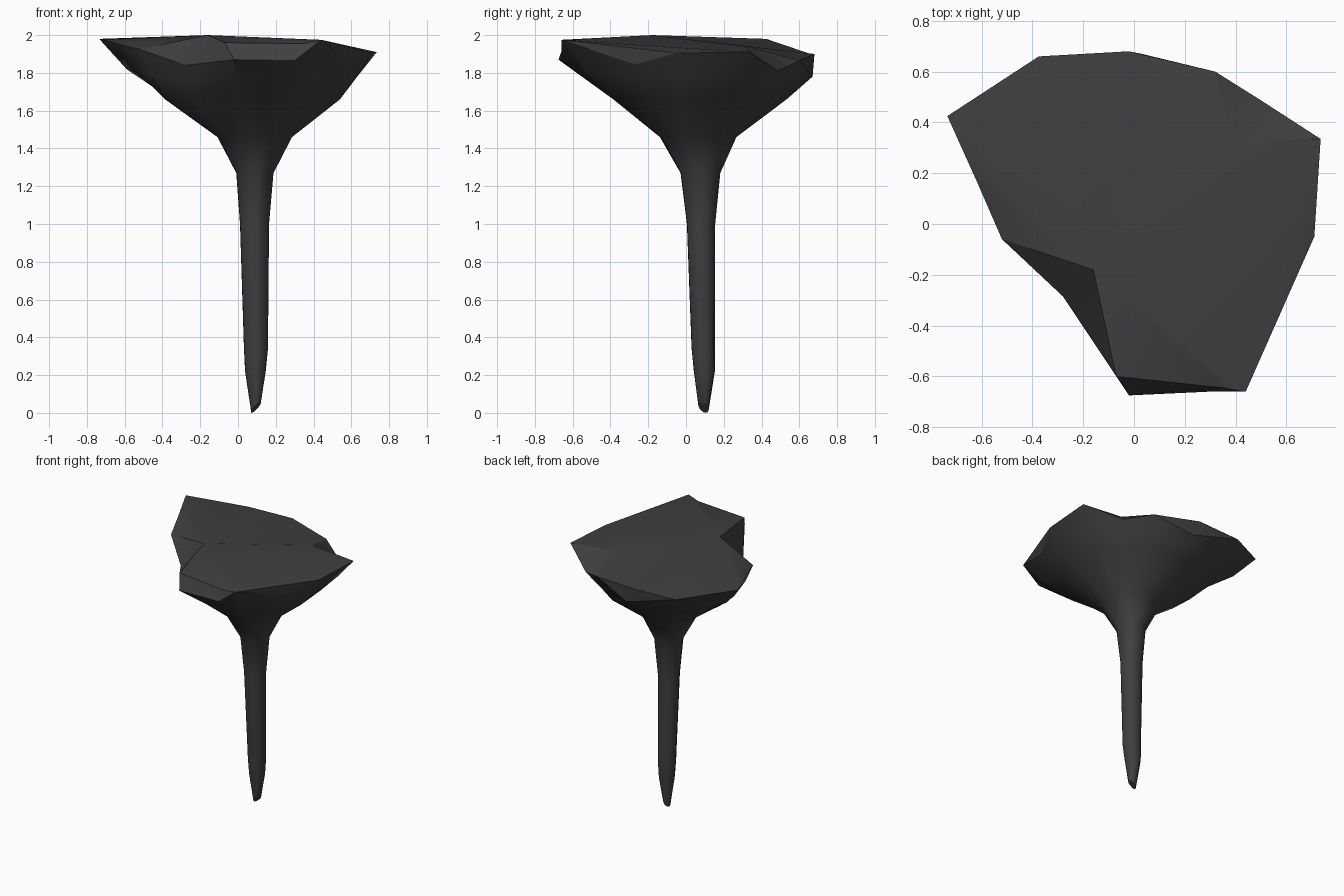
import bpy, bmesh, math

if "Cube" in bpy.data.objects:
    bpy.data.objects.remove(bpy.data.objects["Cube"])

mat = bpy.data.materials.new("charcoal grey")
mat.diffuse_color = (0.05, 0.05, 0.05, 1)
mat.use_nodes = True
mat.node_tree.nodes["Principled BSDF"].inputs["Base Color"].default_value = mat.diffuse_color

# Irregular head rim, counter-clockwise: underside edge points
rim = [(.71, -.05, 1.905), (.735, .335, 1.91), (.50, .487, 1.81), (.32, .60, 1.865),
       (.03, .67, 1.78), (-.375, .66, 1.90), (-.735, .425, 1.98), (-.62, .17, 1.95),
       (-.52, -.06, 1.925), (-.28, -.285, 1.84), (-.02, -.675, 1.87),
       (.30, -.66, 1.865), (.44, -.66, 1.975), (.60, -.27, 1.845)]
F, E, CHIP, D, C, B, A, M, N, NOTCH, H, K, G, J = range(14)
# Places where the upper edge differs (back bevel, chipped notch, front bevel)
upper = {C: (-.02, .68, 1.90), NOTCH: (-.16, -.18, 2.0),
         H: (-.07, -.60, 1.96), K: (.35, -.645, 1.955)}
# Stem and flare cross-sections: z, x min, x max, y min, y max
rings = [(.03, .07, .122, .065, .12), (.22, .037, .148, .041, .153),
         (.34, .031, .160, .029, .153), (1.0, .010, .166, .004, .155),
         (1.27, -.010, .190, -.030, .182), (1.46, -.11, .29, -.14, .268),
         (1.66, -.39, .55, -.39, .535)]
angles = [math.atan2(y - .08, x - .09) for x, y, z in rim]

bm = bmesh.new()
loops = []
for i, (z, x0, x1, y0, y1) in enumerate(rings):
    loop = []
    for a in angles:
        x = (x0 + x1) / 2 + (x1 - x0) / 2 * math.cos(a)
        y = (y0 + y1) / 2 + (y1 - y0) / 2 * math.sin(a)
        # slanted tip
        h = max(0, z + (x - .096) - .5 * (y - .092)) if i == 0 else z
        loop.append(bm.verts.new((x, y, h)))
    loops.append(loop)
# Halfway ring, bulging where the rim is high
mid = []
for v, (x, y, z) in zip(loops[-1], rim):
    s = 1 + .8 * max(0, z - 1.89)
    mid.append(bm.verts.new((.09 + s * ((v.co.x + x) / 2 - .09),
                             .08 + s * ((v.co.y + y) / 2 - .08), (v.co.z + z) / 2)))
loops.append(mid)
loops.append([bm.verts.new(p) for p in rim])
top = [bm.verts.new(upper[i]) if i in upper else v for i, v in enumerate(loops[-1])]
loops.append(top)

# Side walls, dropping corners that coincide
n = len(rim)
for lo, hi in zip(loops, loops[1:]):
    for i in range(n):
        j = (i + 1) % n
        face = list(dict.fromkeys((lo[i], lo[j], hi[j], hi[i])))
        if len(face) > 2:
            bm.faces.new(face)
bm.faces.new(loops[0][::-1])

# Top surface: fan from the notch corner, with side dips and a small chip
Q = n
top.append(bm.verts.new((.39, .33, 1.94)))
P = NOTCH
tris = [(P, H, K), (P, K, G), (P, G, E), (G, F, E), (G, J, F), (P, E, Q), (Q, E, CHIP),
        (Q, CHIP, D), (P, Q, D), (P, D, C), (P, C, B), (P, B, A), (P, A, M), (P, M, N)]
cap = [bm.faces.new([top[k] for k in t]) for t in tris]
bmesh.ops.recalc_face_normals(bm, faces=bm.faces)
# Crisp edge all round the top
cap_set = set(cap)
for e in bm.edges:
    if sum(f in cap_set for f in e.link_faces) == 1:
        e.smooth = False

mesh = bpy.data.meshes.new("flared_spike")
bm.to_mesh(mesh)
bm.free()
mesh.materials.append(mat)
spike = bpy.data.objects.new("flared_spike", mesh)
bpy.context.collection.objects.link(spike)
bpy.context.view_layer.objects.active = spike
spike.select_set(True)
bpy.ops.object.shade_smooth_by_angle(angle=math.radians(35), keep_sharp_edges=True)
